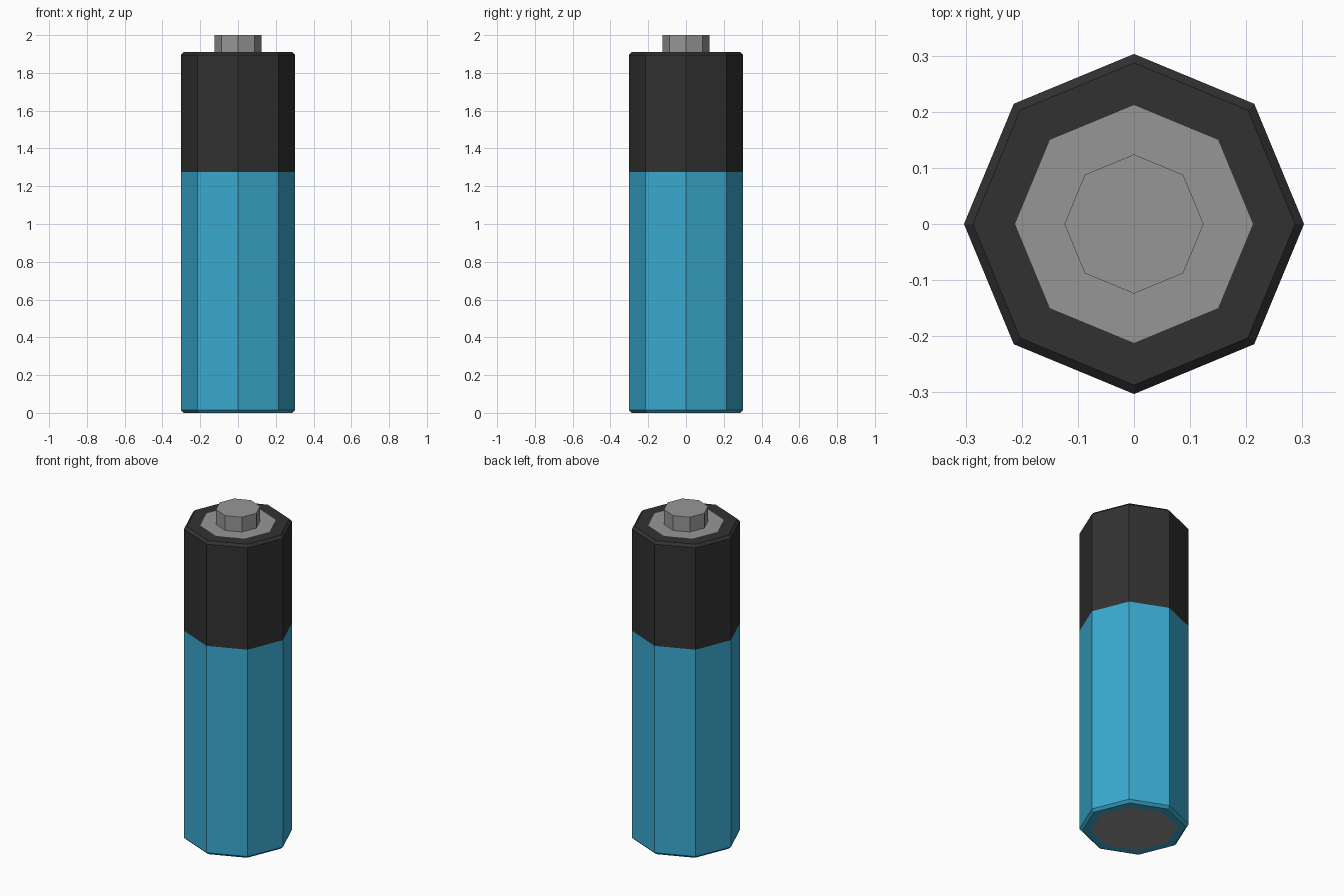
import bpy, bmesh
from math import cos, sin, tau

cube = bpy.data.objects.get("Cube")
if cube:
    bpy.data.objects.remove(cube, do_unlink=True)

SIDES = 8
R, R_BEVEL = 0.303, 0.287      # body radius and radius inside the bevel
SPLIT, SHOULDER = 1.275, 1.91  # colour split and top of the body
BEVEL = 0.015


def material(name, rgb):
    mat = bpy.data.materials.new(name)
    mat.use_nodes = True
    color = (*rgb, 1.0)
    mat.diffuse_color = color
    mat.node_tree.nodes["Principled BSDF"].inputs["Base Color"].default_value = color
    return mat


def lathe(name, profile, mat):
    """Sweep (radius, z) points, listed bottom to top, around z as an octagon.
    A zero radius closes the surface with a flat face."""
    bm = bmesh.new()
    rings = [[bm.verts.new((r * cos(tau * i / SIDES), r * sin(tau * i / SIDES), z))
              for i in range(SIDES)] for r, z in profile if r > 0]
    for low, high in zip(rings, rings[1:]):
        for i in range(SIDES):
            j = (i + 1) % SIDES
            bm.faces.new((low[i], low[j], high[j], high[i]))
    if profile[0][0] == 0:
        bm.faces.new(rings[0][::-1])
    if profile[-1][0] == 0:
        bm.faces.new(rings[-1])
    mesh = bpy.data.meshes.new(name)
    bm.to_mesh(mesh)
    bm.free()
    mesh.materials.append(mat)
    obj = bpy.data.objects.new(name, mesh)
    bpy.context.collection.objects.link(obj)
    return obj


blue = material("blue", (0.042, 0.402, 0.624))
black = material("black", (0.031, 0.031, 0.031))
grey = material("metal grey", (0.305, 0.305, 0.305))

# Lower wrapper with its bevelled bottom rim
lathe("lower_wrapper", [(0.24, 0), (R_BEVEL, 0), (R, BEVEL), (R, SPLIT)], blue)

# Upper wrapper with its bevelled shoulder
lathe("upper_wrapper", [(R, SPLIT), (R, SHOULDER - BEVEL),
                        (R_BEVEL, SHOULDER), (0.212, SHOULDER)], black)

# Top plate and raised contact
lathe("top_terminal", [(0.212, SHOULDER), (0.124, SHOULDER),
                       (0.124, 2), (0, 2)], grey)

# Flat bottom contact
lathe("bottom_terminal", [(0, 0), (0.24, 0)], grey)
